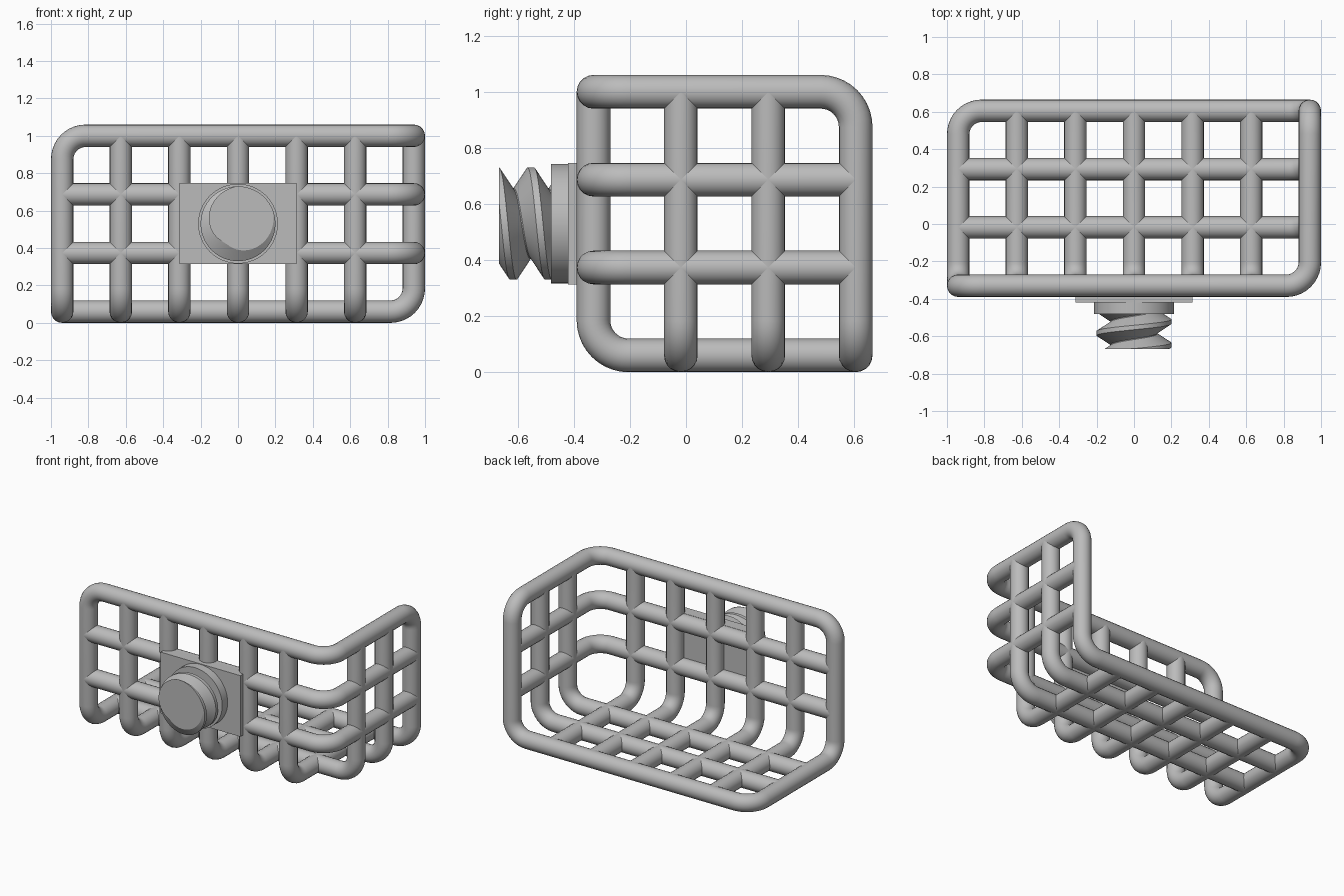
import bpy, bmesh, math
from mathutils import Vector

if "Cube" in bpy.data.objects:
    bpy.data.objects.remove(bpy.data.objects["Cube"], do_unlink=True)

# Single grey plastic
grey = bpy.data.materials.new("grey_plastic")
grey.use_nodes = True
COLOR = (0.5, 0.5, 0.5, 1)
grey.diffuse_color = COLOR
grey.node_tree.nodes["Principled BSDF"].inputs["Base Color"].default_value = COLOR

TUBE, BEND = 0.06, 0.125
X = [-0.94 + 1.88 * i / 6 for i in range(7)]
Y = [-0.33 + 0.935 * i / 3 for i in range(4)]
Z = [0.06 + 0.94 * i / 3 for i in range(4)]


def finish(obj, angle=30):
    obj.data.materials.append(grey)
    bpy.ops.object.select_all(action='DESELECT')
    obj.select_set(True)
    bpy.context.view_layer.objects.active = obj
    if obj.type == 'CURVE':
        bpy.ops.object.convert(target='MESH')
        obj = bpy.context.object
    bpy.ops.object.shade_smooth_by_angle(angle=math.radians(angle))


def rounded(prev, corner, nxt, steps=10):
    """Quarter-circle fillet between two perpendicular runs."""
    a, b = (prev - corner).normalized(), (nxt - corner).normalized()
    centre = corner + BEND * (a + b)
    angles = [math.pi / 2 * i / steps for i in range(steps + 1)]
    return [centre - BEND * (math.cos(t) * b + math.sin(t) * a) for t in angles]


def tube(name, corners, closed=False):
    pts = [Vector(c) for c in corners]
    path = []
    for i, p in enumerate(pts):
        if closed or 0 < i < len(pts) - 1:
            path += rounded(pts[i - 1], p, pts[(i + 1) % len(pts)])
        else:
            path.append(p)
    curve = bpy.data.curves.new(name, 'CURVE')
    curve.dimensions = '3D'
    curve.bevel_depth = TUBE
    curve.bevel_resolution = 8
    curve.use_fill_caps = True
    spline = curve.splines.new('POLY')
    spline.points.add(len(path) - 1)
    for sp, p in zip(spline.points, path):
        sp.co = (*p, 1)
    spline.use_cyclic_u = closed
    spline.use_smooth = True
    obj = bpy.data.objects.new(name, curve)
    bpy.context.collection.objects.link(obj)
    finish(obj)


# Outer frame running round the three walls
x0, x1, y0, y1, z0, z1 = X[0], X[-1], Y[0], Y[-1], Z[0], Z[-1]
tube("outer_frame", [(x0, y0, z1), (x1, y0, z1), (x1, y1, z1),
                     (x1, y1, z0), (x0, y1, z0), (x0, y0, z0)], closed=True)

# Bent bars joining each pair of walls
for i, x in enumerate(X[1:-1]):
    tube(f"front_to_floor_bar_{i + 1}", [(x, y0, z1), (x, y0, z0), (x, y1, z0)])
for i, y in enumerate(Y[1:-1]):
    tube(f"side_to_floor_bar_{i + 1}", [(x1, y, z1), (x1, y, z0), (x0, y, z0)])
for i, z in enumerate(Z[1:-1]):
    tube(f"front_to_side_bar_{i + 1}", [(x0, y0, z), (x1, y0, z), (x1, y1, z)])

# Mounting plate
MID = (Z[1] + Z[2]) / 2
PLATE_FRONT, PLATE_BACK = -0.42, -0.34
bpy.ops.mesh.primitive_cube_add(size=1, location=(0, (PLATE_FRONT + PLATE_BACK) / 2, MID))
plate = bpy.context.object
plate.name = "mounting_plate"
plate.scale = (0.625, PLATE_BACK - PLATE_FRONT, 0.433)
finish(plate)

# Round collar
bpy.ops.mesh.primitive_cylinder_add(vertices=64, radius=0.213, depth=0.08,
                                    location=(0, -0.441, MID),
                                    rotation=(math.pi / 2, 0, 0))
collar = bpy.context.object
collar.name = "collar"
finish(collar)

# Threaded stud: each column follows the thread profile, clamped to the stud ends
PITCH, CREST, ROOT = 0.125, 0.2, 0.125
HALF_CREST, FLANK_END = 0.012, 0.0605
TIP, BASE, CREST_Y = -0.667, -0.465, -0.522
SEGMENTS = 72


def thread_radius(offset):
    d = abs((offset + PITCH / 2) % PITCH - PITCH / 2)
    t = min(max((d - HALF_CREST) / (FLANK_END - HALF_CREST), 0), 1)
    return CREST + (ROOT - CREST) * t


bm = bmesh.new()
columns = []
for s in range(SEGMENTS + 1):
    angle = math.tau * s / SEGMENTS
    crest_y = CREST_Y - PITCH * s / SEGMENTS
    profile = [(0, BASE)]
    for turn in range(3, -4, -1):
        for off in (FLANK_END, HALF_CREST, -HALF_CREST, -FLANK_END):
            y = min(max(crest_y + turn * PITCH + off, TIP), BASE)
            profile.append((thread_radius(y - crest_y), y))
    profile.append((0, TIP))
    columns.append([bm.verts.new((r * math.cos(angle), y, MID + r * math.sin(angle)))
                    for r, y in profile])
for left, right in zip(columns, columns[1:]):
    for k in range(len(left) - 1):
        bm.faces.new((left[k], left[k + 1], right[k + 1], right[k]))
bmesh.ops.remove_doubles(bm, verts=bm.verts, dist=0.0001)
bmesh.ops.dissolve_degenerate(bm, edges=bm.edges, dist=0.0001)
bmesh.ops.recalc_face_normals(bm, faces=bm.faces)
mesh = bpy.data.meshes.new("threaded_stud")
bm.to_mesh(mesh)
bm.free()
stud = bpy.data.objects.new("threaded_stud", mesh)
bpy.context.collection.objects.link(stud)
finish(stud)
